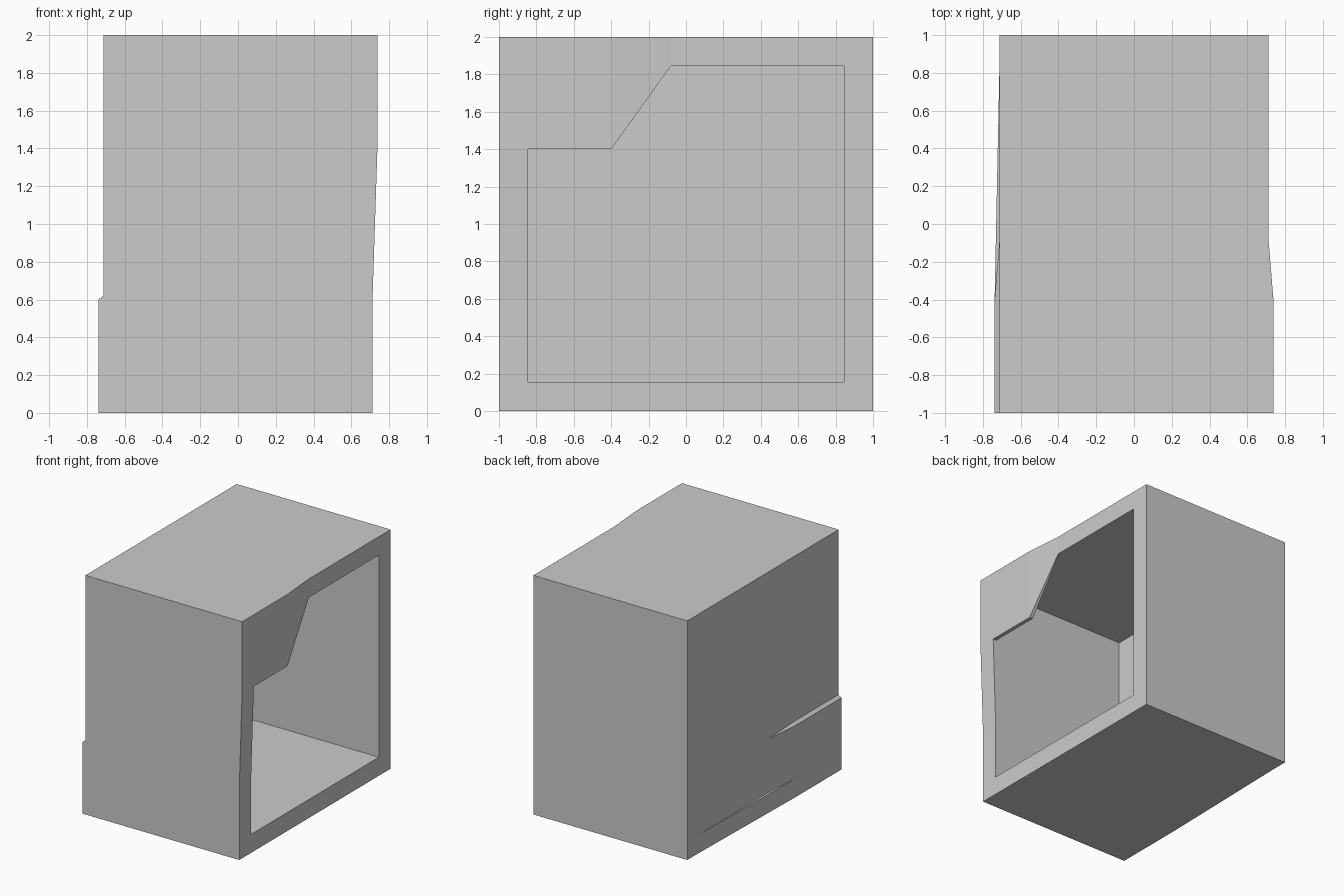
import bpy
import bmesh

if "Cube" in bpy.data.objects:
    bpy.data.objects.remove(bpy.data.objects["Cube"], do_unlink=True)

BASE = 0.712    # half width of the shell
BULGE = 0.738   # half width at the raised panels
INNER = 0.705   # back of the raised panels
WALL = 0.155    # wall thickness

grey = bpy.data.materials.new("light_grey")
grey.use_nodes = True
grey.diffuse_color = (0.6, 0.6, 0.6, 1)
grey.node_tree.nodes["Principled BSDF"].inputs["Base Color"].default_value = (0.6, 0.6, 0.6, 1)


def finish(bm, name):
    bmesh.ops.recalc_face_normals(bm, faces=bm.faces[:])
    mesh = bpy.data.meshes.new(name)
    bm.to_mesh(mesh)
    bm.free()
    mesh.materials.append(grey)
    obj = bpy.data.objects.new(name, mesh)
    bpy.context.collection.objects.link(obj)
    return obj


def panel(name, side, points, faces):
    """Thin panel on one side; points are (y, z, outer half width)."""
    bm = bmesh.new()
    verts = [bm.verts.new((side * x, y, z)) for y, z, x in points]
    for face in faces:
        bm.faces.new([verts[i] for i in face])
    result = bmesh.ops.extrude_face_region(bm, geom=bm.faces[:], use_keep_orig=True)
    for item in result["geom"]:
        if isinstance(item, bmesh.types.BMVert):
            item.co.x = side * INNER
    return finish(bm, name)


# Hollow box, open on its left (+x) side
bm = bmesh.new()
bmesh.ops.create_cube(bm, size=2)
for v in bm.verts:
    v.co.x *= BASE
    v.co.z += 1
opening = max(bm.faces, key=lambda f: f.calc_center_median().x)
bmesh.ops.inset_individual(bm, faces=[opening], thickness=WALL, use_even_offset=True)
bottom = bmesh.ops.extrude_discrete_faces(bm, faces=[opening])["faces"][0]
for v in bottom.verts:
    v.co.x = -BASE + WALL
finish(bm, "hollow_box")

# Raised corner plate over the opening, tapering into the rim
panel("corner_plate", 1, [
    (-1, 1.4, BULGE), (-1 + WALL, 1.4, BULGE), (-0.4, 1.4, BULGE),
    (-0.4, 2, BULGE), (-1, 2, BULGE),
    (-0.08, 2, BASE), (-0.08, 2 - WALL, BASE),
    (-1, 0.6, BASE), (-1 + WALL, 0.6, BASE),
], [(0, 1, 2, 3, 4), (2, 5, 3), (2, 6, 5), (7, 8, 1, 0)])

# Raised lower panel on the closed side, with a bevelled top edge
panel("lower_panel", -1, [
    (-1, WALL, BULGE), (-0.4, WALL, BULGE), (-0.08, WALL, BASE),
    (-0.08, 0.6, BASE), (-0.4, 0.6, BULGE), (-1, 0.6, BULGE),
    (-1, 0.62, BASE), (-0.4, 0.62, BASE),
], [(0, 1, 4, 5), (1, 2, 3, 4), (5, 4, 7, 6), (4, 3, 7)])

# Long tapered strip along the bottom of the closed side
panel("bottom_strip", -1, [
    (-1, 0, BULGE), (-0.4, 0, BULGE), (0.85, 0, BASE),
    (0.85, WALL, BASE), (-0.4, WALL, BULGE), (-1, WALL, BULGE),
], [(0, 1, 4, 5), (1, 2, 3, 4)])
